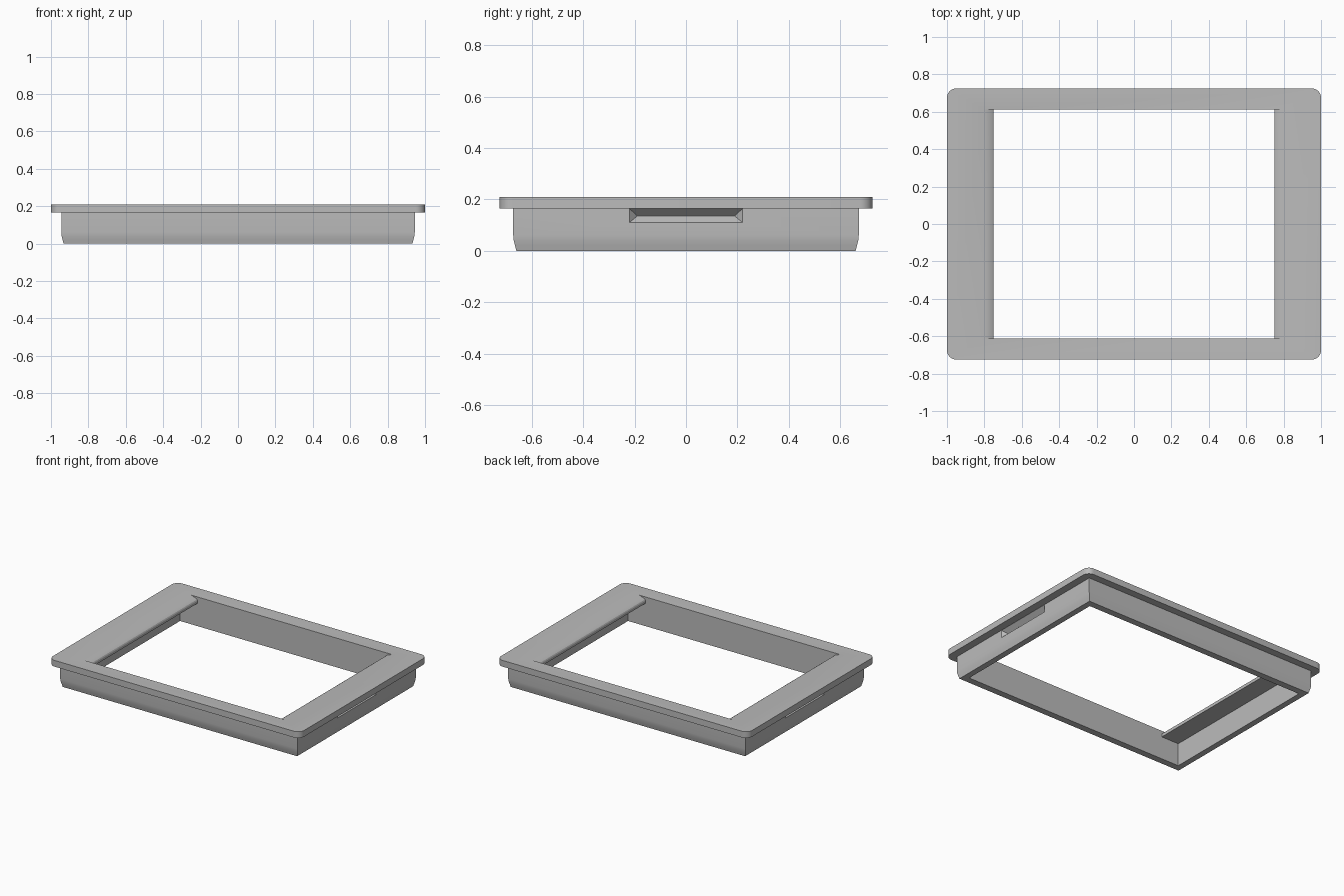
import bpy, bmesh, math
from mathutils import Vector

cube = bpy.data.objects.get("Cube")
if cube:
    bpy.data.objects.remove(cube, do_unlink=True)

grey = bpy.data.materials.new("plain_grey")
grey.use_nodes = True
grey.diffuse_color = (0.5, 0.5, 0.5, 1)
grey.node_tree.nodes["Principled BSDF"].inputs["Base Color"].default_value = (0.5, 0.5, 0.5, 1)


def loft(name, rings, closed=False):
    """Join equal-length rings of points; cap the ends unless the rings form a loop."""
    bm = bmesh.new()
    loops = [[bm.verts.new(p) for p in ring] for ring in rings]
    n = len(loops[0])
    pairs = list(zip(loops, loops[1:]))
    if closed:
        pairs.append((loops[-1], loops[0]))
    else:
        bm.faces.new(loops[0])
        bm.faces.new(loops[-1])
    for a, b in pairs:
        for i in range(n):
            j = (i + 1) % n
            bm.faces.new((a[i], a[j], b[j], b[i]))
    bmesh.ops.recalc_face_normals(bm, faces=bm.faces)
    mesh = bpy.data.meshes.new(name)
    bm.to_mesh(mesh)
    bm.free()
    mesh.materials.append(grey)
    ob = bpy.data.objects.new(name, mesh)
    bpy.context.collection.objects.link(ob)
    return ob


def rect(x, y, z):
    return [(-x, -y, z), (x, -y, z), (x, y, z), (-x, y, z)]


def rounded_rect(x, y, z, r, steps=8):
    pts = []
    for k, (sx, sy) in enumerate([(1, 1), (-1, 1), (-1, -1), (1, -1)]):
        for s in range(steps + 1):
            a = math.pi / 2 * (k + s / steps)
            pts.append((sx * (x - r) + r * math.cos(a), sy * (y - r) + r * math.sin(a), z))
    return pts


def cut(target, cutter):
    """Apply a boolean difference and remove the cutter."""
    cutter.hide_render = True
    mod = target.modifiers.new("cut", "BOOLEAN")
    mod.operation = "DIFFERENCE"
    mod.solver = "EXACT"
    mod.object = cutter
    bpy.context.view_layer.objects.active = target
    bpy.ops.object.modifier_apply(modifier=mod.name)
    bpy.data.objects.remove(cutter, do_unlink=True)


TOP, LEDGE = 0.21, 0.165
OPEN_Y = 0.612

# Top flange with rounded corners
flange = loft("top_flange", [rounded_rect(1, 0.725, z, 0.05) for z in (LEDGE, TOP)])

# Window through the flange, its short sides rolling down to a thin lip
half = [(0.75, 0.1), (0.75, 0.183), (0.754, 0.191), (0.763, 0.197), (0.8, TOP), (0.8, 0.3)]
outline = half + [(-x, z) for x, z in reversed(half)]
cut(flange, loft("window_cutter", [[(x, y, z) for x, z in outline] for y in (-OPEN_Y, OPEN_Y)]))

# Skirt wall, drawn in slightly at the foot
foot = [(0.012, 0), (0.007, 0.02), (0.002, 0.04), (0, 0.06), (0, LEDGE)]
rings = [rect(0.945 - d, 0.672 - d, z) for d, z in foot]
rings += [rect(0.89, OPEN_Y, z) for z in (LEDGE, 0)]
skirt = loft("skirt_wall", rings, closed=True)

# V-shaped finger grooves in both short sides
for side in (-1, 1):
    def mouth(x, y, z0, z1):
        return [(side * x, -y, z0), (side * x, y, z0), (side * x, y, z1), (side * x, -y, z1)]
    cut(skirt, loft("groove_cutter", [
        mouth(0.965, 0.22, 0.11, 0.164),
        mouth(0.945, 0.22, 0.11, 0.164),
        mouth(0.915, 0.19, 0.135, 0.137)]))

# Smooth the curved corners while keeping crisp edges
for ob in (flange, skirt):
    bpy.ops.object.select_all(action="DESELECT")
    ob.select_set(True)
    bpy.context.view_layer.objects.active = ob
    bpy.ops.object.shade_smooth_by_angle(angle=math.radians(25))
